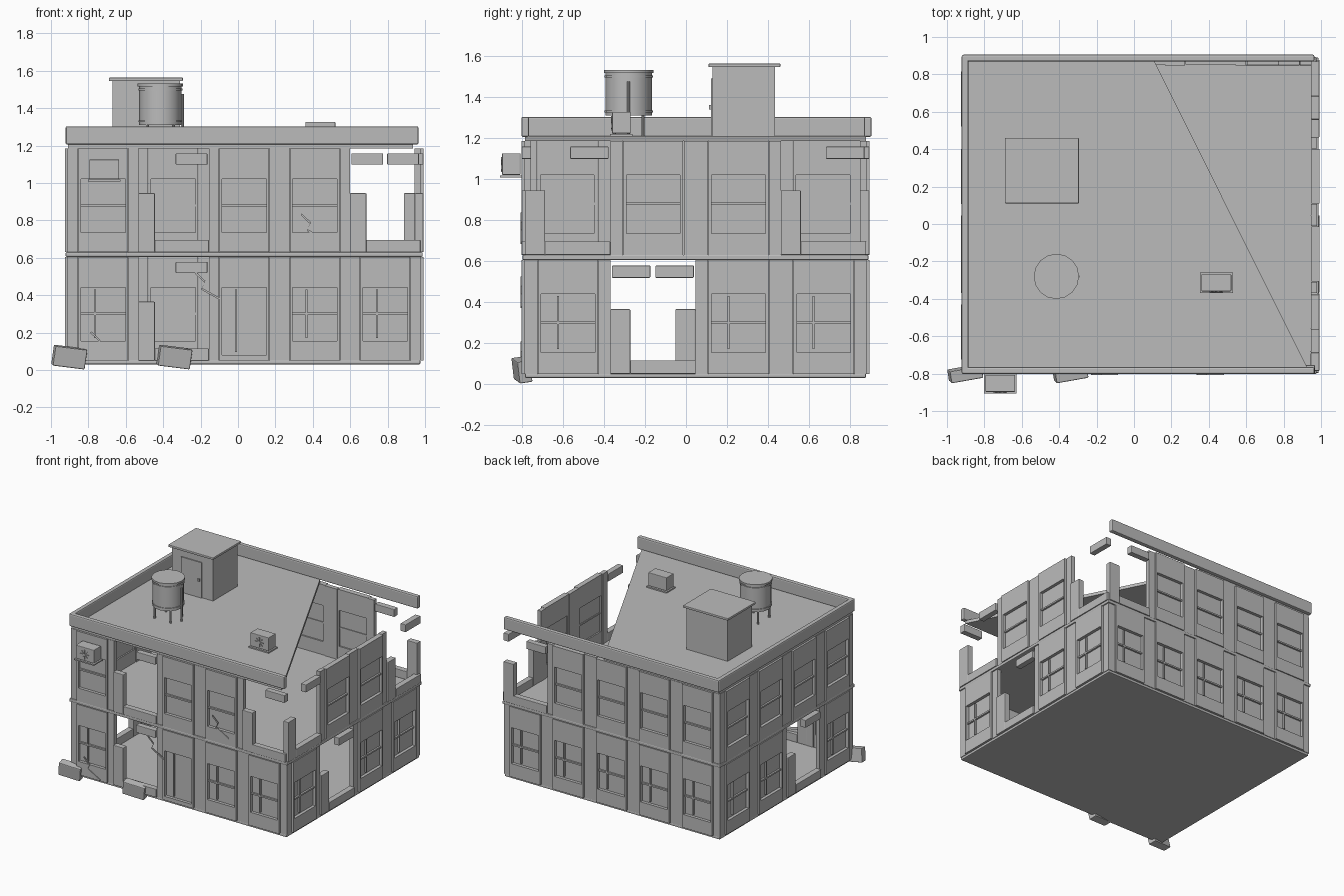
import bpy, bmesh, math
from mathutils import Matrix, Vector

if "Cube" in bpy.data.objects:
    bpy.data.objects.remove(bpy.data.objects["Cube"])

grey = bpy.data.materials.new("concrete_grey")
grey.diffuse_color = (0.5, 0.5, 0.5, 1)
grey.use_nodes = True
grey.node_tree.nodes["Principled BSDF"].inputs["Base Color"].default_value = grey.diffuse_color

X0, X1, Y0, Y1 = -0.91, 0.975, -0.785, 0.878   # wall outline
ROOF = 1.21


def finish(name, bm, matrix=None, bevel=0):
    bmesh.ops.recalc_face_normals(bm, faces=bm.faces)
    me = bpy.data.meshes.new(name)
    bm.to_mesh(me)
    bm.free()
    me.materials.append(grey)
    ob = bpy.data.objects.new(name, me)
    bpy.context.collection.objects.link(ob)
    if matrix:
        ob.matrix_world = matrix
    if bevel:
        m = ob.modifiers.new("bevel", 'BEVEL')
        m.width, m.segments = bevel, 2
    return ob


def add_box(bm, x0, x1, y0, y1, z0, z1):
    size = Matrix.Diagonal((x1 - x0, y1 - y0, z1 - z0, 1))
    mid = Matrix.Translation(((x0 + x1) / 2, (y0 + y1) / 2, (z0 + z1) / 2))
    bmesh.ops.create_cube(bm, size=1, matrix=mid @ size)


def box(name, *dims, matrix=None, bevel=0):
    bm = bmesh.new()
    add_box(bm, *dims)
    return finish(name, bm, matrix, bevel)


def prism(name, outline, z0, z1, matrix=None):
    bm = bmesh.new()
    f = bm.faces.new([bm.verts.new((x, y, z0)) for x, y in outline])
    ext = bmesh.ops.extrude_face_region(bm, geom=[f])
    bmesh.ops.translate(bm, vec=(0, 0, z1 - z0),
                        verts=[v for v in ext["geom"] if isinstance(v, bmesh.types.BMVert)])
    return finish(name, bm, matrix)


def cylinder(bm, r, x, y, z0, z1, n):
    bmesh.ops.create_cone(bm, cap_ends=True, segments=n, radius1=r, radius2=r, depth=z1 - z0,
                          matrix=Matrix.Translation((x, y, (z0 + z1) / 2)))


# Wall bays: local x runs along the wall, local y points inward
def window_bay(w, mat, door, mullion):
    bm = bmesh.new()
    for a, b in ((0, 0.145), (0.862, 1)):                      # side pillars
        add_box(bm, a * w, b * w, -0.003, 0.03, 0, 0.555)
    pa, pb, wa, wb = 0.15 * w, 0.855 * w, 0.19 * w, 0.82 * w
    lo, hi = (0.03 if door else 0.105), 0.39
    out, inn = -0.016, 0.025
    add_box(bm, pa, wa, out, inn, 0, 0.555)                    # jambs
    add_box(bm, wb, pb, out, inn, 0, 0.555)
    add_box(bm, wa, wb, out, inn, hi, 0.555)                   # lintel panel
    add_box(bm, wa, wb, out, inn, 0, lo)                       # sill panel
    add_box(bm, wa, wb, 0.008, 0.014, lo, hi)                  # pane
    if not door:
        add_box(bm, wa, wb, -0.006, 0.02, 0.244, 0.256)        # cross bar
    if mullion:
        m = wa + 0.31 * (wb - wa)
        add_box(bm, m - 0.005, m + 0.005, -0.006, 0.02, lo + 0.015, hi - 0.01)
    finish("door_bay" if door else "window_bay", bm, mat)


def broken_bay(w, mat):
    out, inn = -0.016, 0.03
    box("broken_pillar", 0, 0.235 * w, out, inn, 0, 0.315, matrix=mat, bevel=0.004)
    box("low_wall", 0.235 * w, w, out, inn, 0, 0.065, matrix=mat, bevel=0.003)
    box("hanging_block", 0.53 * w, 0.98 * w, out, inn, 0.468, 0.528, matrix=mat, bevel=0.004)


# start corner, turn, bays, width, broken bays per floor
walls = [((X0, Y0), 0, 5, (X1 - X0) / 5, ({1}, {1, 4})),       # front
         ((X1, Y0), 90, 4, (Y1 - Y0) / 4, ({1}, {0, 3})),      # right
         ((X1, Y1), 180, 5, (X1 - X0) / 5, (set(), {0})),      # back
         ((X0, Y1), 270, 4, (Y1 - Y0) / 4, ({2}, set()))]      # left
for (cx, cy), turn, count, w, broken in walls:
    for level, z in enumerate((0.05, 0.63)):
        for i in range(count):
            mat = (Matrix.Translation((cx, cy, z)) @ Matrix.Rotation(math.radians(turn), 4, 'Z')
                   @ Matrix.Translation((i * w, 0, 0)))
            if i in broken[level]:
                broken_bay(w, mat)
            else:
                window_bay(w, mat, turn == 0 and level == 0 and i == 2, level == 0)

# Floors and the roof with its missing corner
box("ground_slab", X0, X1, Y0, Y1, 0.03, 0.052, bevel=0.006)
box("middle_slab", X0 - 0.012, X1 + 0.012, Y0 - 0.012, Y1 + 0.012, 0.605, 0.63, bevel=0.006)
prism("roof_slab", [(X0, Y0), (0.935, Y0), (0.105, Y1), (X0, Y1)], 1.185, ROOF)

# Parapets on three sides
PZ = (1.205, 1.303)
box("front_parapet", -0.92, 0.965, -0.803, -0.765, *PZ, bevel=0.009)
box("back_parapet", -0.92, 0.965, 0.868, 0.905, *PZ, bevel=0.009)
box("left_parapet", -0.922, -0.885, -0.8, 0.902, *PZ, bevel=0.009)

# Stair hut
box("stair_hut", -0.67, -0.31, 0.13, 0.435, ROOF, 1.545)
box("hut_cap", -0.69, -0.295, 0.11, 0.46, 1.545, 1.563, bevel=0.004)
box("hut_door", -0.585, -0.405, 0.122, 0.132, ROOF, 1.49)
box("door_handle", -0.435, -0.42, 0.112, 0.124, 1.34, 1.36)

# Water tank on legs
tx, ty = -0.415, -0.28
bm = bmesh.new()
cylinder(bm, 0.113, tx, ty, 1.31, 1.516, 16)
cylinder(bm, 0.121, tx, ty, 1.516, 1.531, 16)
for z in (1.325, 1.495):
    cylinder(bm, 0.118, tx, ty, z, z + 0.01, 16)
tank = finish("water_tank", bm)
bm = bmesh.new()
for sx in (-1, 1):
    for sy in (-1, 1):
        cylinder(bm, 0.008, tx + sx * 0.07, ty + sy * 0.07, ROOF, 1.315, 8)
legs = finish("tank_legs", bm)
bm = bmesh.new()
cylinder(bm, 0.008, tx + 0.117, ty, ROOF, 1.475, 8)
pipe = finish("tank_pipe", bm)
for ob in (tank, legs, pipe):
    bpy.ops.object.select_all(action='DESELECT')
    ob.select_set(True)
    bpy.context.view_layer.objects.active = ob
    bpy.ops.object.shade_smooth_by_angle(angle=math.radians(35))


# Air conditioners with fan blades
def air_conditioner(x, y, z):
    at = Matrix.Translation((x, y, z))
    box("cooler_box", -0.08, 0.08, -0.045, 0.045, 0.012, 0.117, matrix=at, bevel=0.004)
    box("cooler_tray", -0.088, 0.088, -0.055, 0.055, 0, 0.01, matrix=at)
    hub = at @ Matrix.Translation((0, -0.048, 0.062))
    for k in range(4):
        box("fan_blade", -0.036, 0.036, -0.003, 0.004, -0.003, 0.003,
            matrix=hub @ Matrix.Rotation(k * math.pi / 4, 4, 'Y'))


air_conditioner(-0.715, -0.852, 1.008)
air_conditioner(0.44, -0.315, ROOF)


# Zigzag cracks on the front
def crack(x, z):
    line = [(0, 0), (0.05, -0.047), (0.033, -0.085), (0.14, -0.145)]
    outline = line + [(px + 0.005, pz + 0.009) for px, pz in reversed(line)]
    prism("wall_crack", outline, 0, 0.006,
          Matrix.Translation((x, -0.8, z)) @ Matrix.Rotation(math.pi / 2, 4, 'X'))


for x, z in ((-0.79, 0.198), (-0.23, 0.515), (0.335, 0.828)):
    crack(x, z)

# Fallen blocks on the ground
for x in (-0.902, -0.34):
    turn = (Matrix.Rotation(math.radians(10), 4, 'Z') @ Matrix.Rotation(math.radians(7), 4, 'Y')
            @ Matrix.Rotation(math.radians(8), 4, 'X'))
    box("fallen_block", -0.087, 0.087, -0.032, 0.032, -0.053, 0.053,
        matrix=Matrix.Translation((x, -0.8, 0.069)) @ turn, bevel=0.006)
